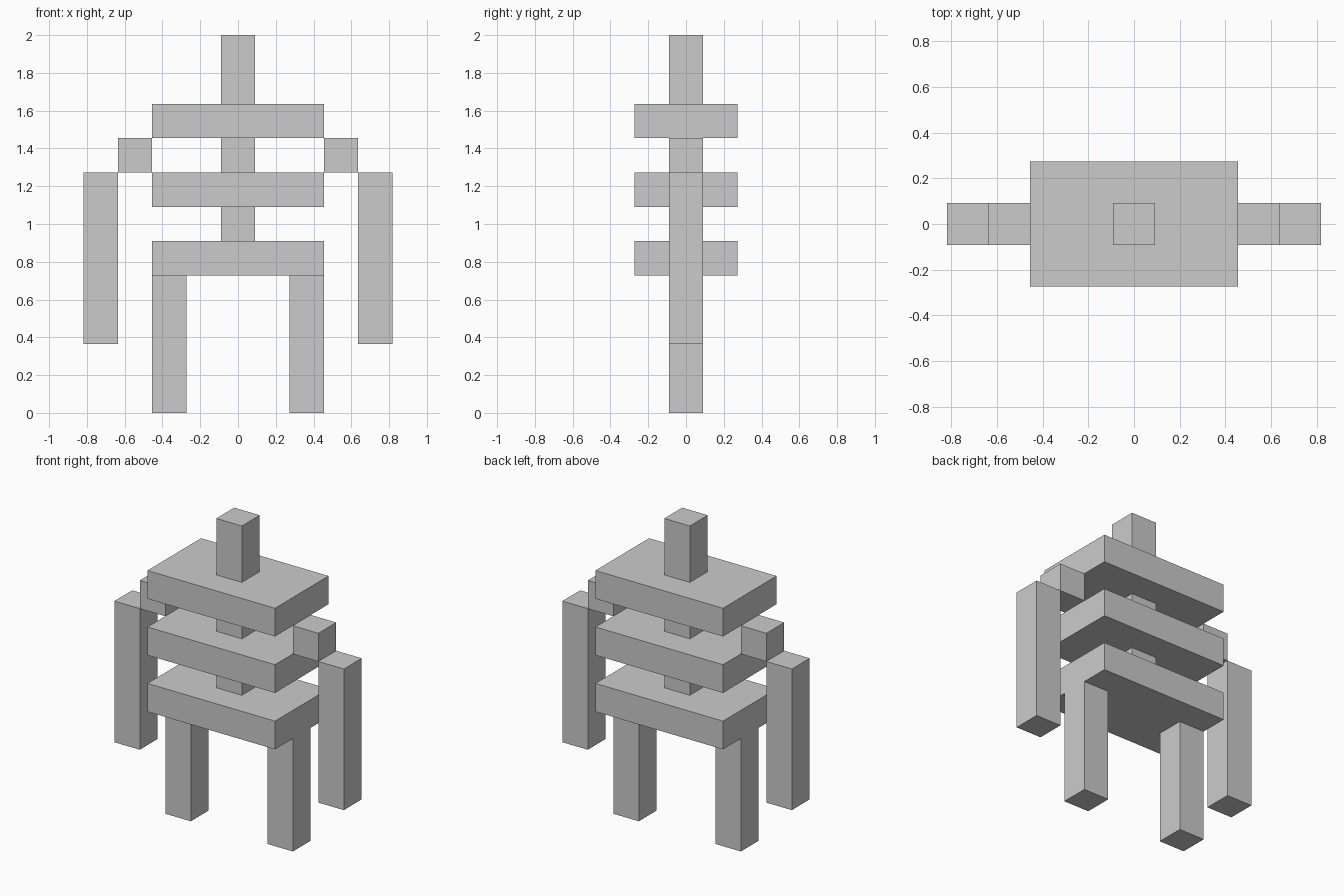
import bpy

if "Cube" in bpy.data.objects:
    bpy.data.objects.remove(bpy.data.objects["Cube"])

U = 2 / 11  # the whole model sits on a grid of 11 units in height


def box(name, x, y, z):
    """Box spanning the given (min, max) ranges in grid units."""
    spans = (x, y, z)
    bpy.ops.mesh.primitive_cube_add(size=1, location=[(a + b) / 2 * U for a, b in spans])
    ob = bpy.context.object
    ob.name = name
    ob.scale = [(b - a) * U for a, b in spans]
    bpy.ops.object.transform_apply(location=False, rotation=False, scale=True)
    return ob


THIN = (-0.5, 0.5)

# Three wide body plates
for name, z in (("hip_plate", 4), ("waist_plate", 6), ("chest_plate", 8)):
    box(name, (-2.5, 2.5), (-1.5, 1.5), (z, z + 1))

# Spine blocks between the plates, and the head post on top
box("lower_spine", THIN, THIN, (5, 6))
box("upper_spine", THIN, THIN, (7, 8))
box("head_post", THIN, THIN, (9, 11))

# Mirrored limbs: leg, shoulder block and hanging arm
for side, s in (("left", -1), ("right", 1)):
    for part, x0, z in (("leg", 1.5, (0, 4)), ("shoulder", 2.5, (7, 8)), ("arm", 3.5, (2, 7))):
        box(f"{side}_{part}", sorted((s * x0, s * (x0 + 1))), THIN, z)
